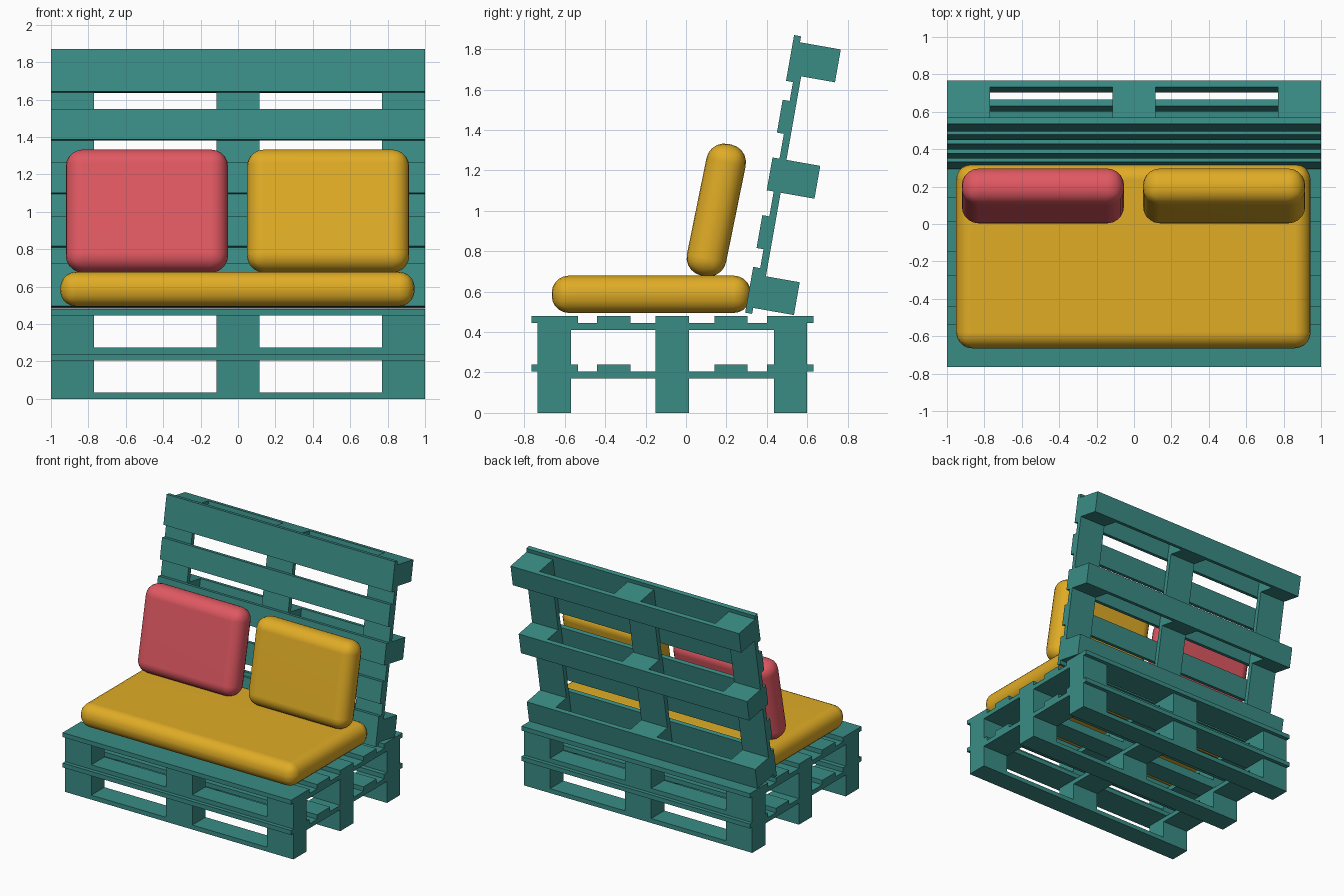
import bpy
import bmesh
import math
from mathutils import Matrix

cube = bpy.data.objects.get("Cube")
if cube:
    bpy.data.objects.remove(cube, do_unlink=True)


def material(name, rgb):
    mat = bpy.data.materials.new(name)
    mat.use_nodes = True
    colour = (*rgb, 1)
    mat.diffuse_color = colour
    mat.node_tree.nodes["Principled BSDF"].inputs["Base Color"].default_value = colour
    return mat


teal = material("teal paint", (0.042, 0.262, 0.235))
mustard = material("mustard fabric", (0.745, 0.413, 0.019))
coral = material("coral fabric", (0.745, 0.098, 0.122))


def box(name, x, y, z, mat, place=Matrix()):
    """Box spanning the (low, high) ranges x, y, z, then moved by place."""
    bm = bmesh.new()
    bmesh.ops.create_cube(bm, size=1)
    spans = (x, y, z)
    for v in bm.verts:
        v.co = [lo + (c + 0.5) * (hi - lo) for c, (lo, hi) in zip(v.co, spans)]
    mesh = bpy.data.meshes.new(name)
    bm.to_mesh(mesh)
    bm.free()
    mesh.materials.append(mat)
    obj = bpy.data.objects.new(name, mesh)
    obj.matrix_world = place
    bpy.context.collection.objects.link(obj)
    return obj


# Pallet layout
T = 0.035
LAYERS = (0, T, 0.17, 0.205, 0.24)
COLUMNS = ((-1, -0.77), (-0.115, 0.115), (0.77, 1))
ROWS = ((-0.735, -0.57), (-0.15, 0.015), (0.435, 0.6))
DECK = ((-0.765, -0.535), (-0.44, -0.275), (-0.15, 0.015), (0.14, 0.305), (0.4, 0.63))


def pallet(name, place):
    bottom, block, stringer, deck = zip(LAYERS, LAYERS[1:])
    for row in ROWS:
        box(name + "_bottom_board", (-1, 1), row, bottom, teal, place)
        for col in COLUMNS:
            box(name + "_block", col, row, block, teal, place)
    for col in COLUMNS:
        box(name + "_stringer", col, (ROWS[0][0], ROWS[-1][1]), stringer, teal, place)
    for row in DECK:
        box(name + "_deck_board", (-1, 1), row, deck, teal, place)


def cushion(name, size, radius, mat, place):
    """Softly rounded cushion centred on its own origin."""
    obj = box(name, *[(-s / 2, s / 2) for s in size], mat, place)
    bevel = obj.modifiers.new("Rounding", "BEVEL")
    bevel.width = radius
    bevel.segments = 5
    bevel.limit_method = "NONE"
    for p in obj.data.polygons:
        p.use_smooth = True
    normals = obj.modifiers.new("Flat faces", "WEIGHTED_NORMAL")
    normals.keep_sharp = True


# Two stacked pallets and one leaning upright as the backrest
pallet("lower_pallet", Matrix())
pallet("upper_pallet", Matrix.Translation((0, 0, LAYERS[-1])))
pallet("backrest_pallet",
       Matrix.Translation((0, 0.662, 1.208)) @ Matrix.Rotation(math.radians(80), 4, "X"))

# Seat cushion and two leaning pillows
cushion("seat_cushion", (1.895, 0.985, 0.185), 0.085, mustard,
        Matrix.Translation((-0.003, -0.172, 0.587)))
lean = Matrix.Rotation(math.radians(-11.5), 4, "X")
for name, x, mat in (("right_pillow", -0.487, coral), ("left_pillow", 0.482, mustard)):
    cushion(name, (0.867, 0.198, 0.665), 0.09, mat,
            Matrix.Translation((x, 0.15, 1.004)) @ lean)
